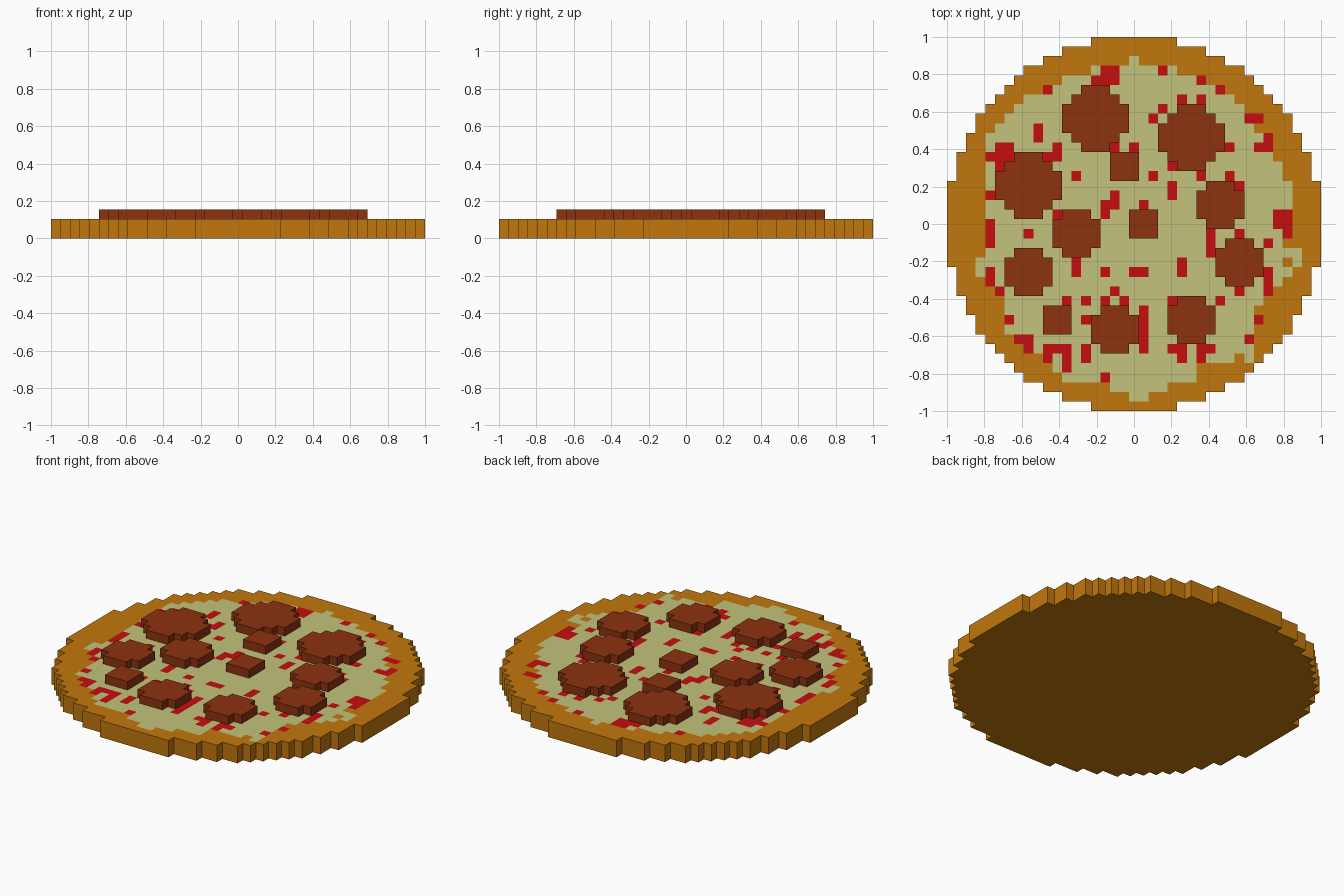
import bpy
import bmesh

cube = bpy.data.objects.get("Cube")
if cube:
    bpy.data.objects.remove(cube, do_unlink=True)

RADIUS = 19              # the disc is an odd number of square cells across
CELL = 2 / (2 * RADIUS + 1)


def linear(channel):
    c = channel / 255
    return c / 12.92 if c <= 0.04045 else ((c + 0.055) / 1.055) ** 2.4


def make_material(name, red, green, blue):
    colour = (linear(red), linear(green), linear(blue), 1)
    material = bpy.data.materials.new(name)
    material.use_nodes = True
    material.diffuse_color = colour
    material.node_tree.nodes["Principled BSDF"].inputs["Base Color"].default_value = colour
    return material


def disc(centre_x, centre_y, radius, limit):
    """Square cells whose centres lie within a squared distance."""
    reach = range(-radius, radius + 1)
    return {(centre_x + i, centre_y + j) for i in reach for j in reach
            if i * i + j * j <= limit}


def block(cells, width, height):
    """Grow each listed cell into a small rectangle, rightwards and upwards."""
    return {(x + i, y + j) for x, y in cells
            for i in range(width) for j in range(height)}


def cell_slab(name, cells, bottom, top, materials, colour_of=lambda cell: 0):
    """Stepped slab: cell faces pulled up, coloured on top and merged flat."""
    bm = bmesh.new()
    corners = {}

    def corner(i, j):
        if (i, j) not in corners:
            corners[i, j] = bm.verts.new(((i - 0.5) * CELL, (j - 0.5) * CELL, bottom * CELL))
        return corners[i, j]

    for i, j in sorted(cells):
        bm.faces.new((corner(i, j), corner(i + 1, j),
                      corner(i + 1, j + 1), corner(i, j + 1)))
    result = bmesh.ops.extrude_face_region(bm, geom=bm.faces[:], use_keep_orig=True)
    raised = [g for g in result["geom"] if isinstance(g, bmesh.types.BMVert)]
    bmesh.ops.translate(bm, verts=raised, vec=(0, 0, (top - bottom) * CELL))
    bmesh.ops.recalc_face_normals(bm, faces=bm.faces[:])

    for face in bm.faces:
        face.normal_update()
        if face.normal.z > 0.5:
            middle = face.calc_center_median() / CELL
            face.material_index = colour_of((round(middle.x), round(middle.y)))
    bmesh.ops.dissolve_limit(bm, angle_limit=0.01, verts=bm.verts[:],
                             edges=bm.edges[:], delimit={'MATERIAL'})
    bmesh.ops.triangulate(bm, faces=[f for f in bm.faces if len(f.verts) > 4])

    mesh = bpy.data.meshes.new(name)
    bm.to_mesh(mesh)
    bm.free()
    for material in materials:
        mesh.materials.append(material)
    obj = bpy.data.objects.new(name, mesh)
    bpy.context.collection.objects.link(obj)
    return obj


crust = make_material("baked crust", 194, 119, 13)
cheese = make_material("melted cheese", 195, 194, 123)
sauce = make_material("tomato sauce", 197, 13, 16)
meat = make_material("sausage", 140, 50, 15)

# Ragged cheese edge: cells left and right of the middle, from back row to front
cheese_left = [0, 4, 7, 9, 11, 12, 13, 14, 15, 15, 15, 15, 15, 15, 15, 15, 15, 15,
               15, 15, 15, 16, 16, 15, 14, 13, 13, 13, 13, 12, 11, 9, 8, 7, 2, 0]
cheese_right = [0, 4, 7, 9, 10, 11, 13, 12, 14, 14, 14, 15, 15, 16, 16, 16, 16, 16,
                16, 15, 17, 17, 16, 15, 14, 13, 12, 13, 12, 12, 12, 12, 6, 6, 3, 1]
cheese_cells = {(x, 17 - row)
                for row, (left, right) in enumerate(zip(cheese_left, cheese_right))
                for x in range(-left, right + 1)}
cheese_cells -= {(16, -4), (11, -14)}

# Sauce showing through, as single cells and small patches
single_spots = [
    (-4, 15), (3, 16), (7, 15), (-9, 14), (9, 14), (5, 13), (7, 13), (3, 12),
    (2, 11), (13, 8), (10, 8), (-2, 8), (0, 8), (-9, 7), (-6, 5), (2, 5),
    (4, 6), (7, 5), (10, 5), (11, 4), (1, 2), (-15, 3), (-11, -1), (-8, 1),
    (16, -1), (8, -1), (11, -1), (14, -2), (-3, -5), (-14, -7), (-7, -8),
    (-5, -8), (-2, -7), (-3, -8), (-1, -8), (11, -7), (9, -8), (4, -8),
    (13, -10), (12, -12), (-13, -10), (-5, -10), (-11, -13), (-8, -13),
    (-3, -16), (7, -14), (4, -13), (-15, 7), (-14, 6)]
tall_spots = [
    (-10, 9), (14, 8), (-8, 7), (4, 3), (-2, 2), (-3, 1), (8, -3), (5, -5),
    (-6, -5), (-15, -6), (-9, -14), (-5, -14), (5, -14), (14, -7)]
wide_spots = [(12, 11), (0, -5), (-12, -12), (7, -13), (13, -5)]
sauce_cells = (block(single_spots, 1, 1) | block(tall_spots, 1, 2)
               | block(wide_spots, 2, 1)
               | block([(-3, 15), (-14, 7), (15, 0)], 2, 2)
               | block([(-15, -2), (-7, -15)], 1, 3)
               | block([(1, -13)], 1, 5))


def topping_colour(cell):
    if cell in sauce_cells:
        return 2
    return 1 if cell in cheese_cells else 0


# Round base with the cheese and sauce laid out on its upper face
cell_slab("pizza_base", disc(0, 0, RADIUS, 380), 0, 2,
          [crust, cheese, sauce], topping_colour)

# Sausage slices in three sizes: reach in cells, squared limit, centres
slice_sizes = {
    "large": (3, 10, [(-4, 11), (6, 9), (-11, 4)]),
    "medium": (2, 5, [(9, 2), (-6, -1), (-11, -5), (11, -4), (-2, -11), (6, -10)]),
    "small": (1, 2, [(-1, 6), (1, 0), (-8, -10)]),
}
for size, (reach, limit, centres) in slice_sizes.items():
    for number, (x, y) in enumerate(centres, start=1):
        cell_slab(f"{size}_sausage_slice_{number}", disc(x, y, reach, limit), 2, 3, [meat])
